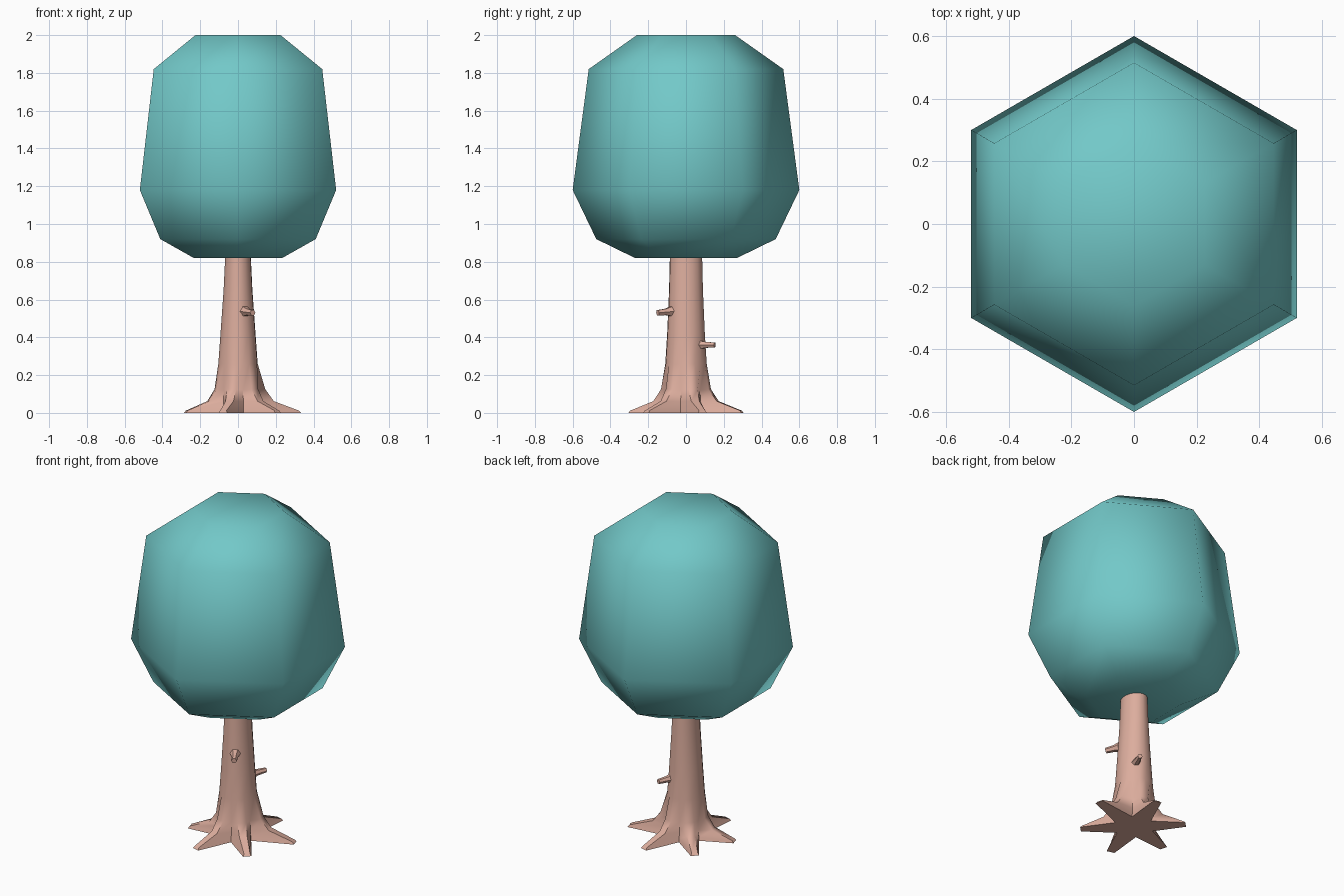
import bpy, bmesh
from math import sin, cos, radians
from mathutils import Vector

if "Cube" in bpy.data.objects:
    bpy.data.objects.remove(bpy.data.objects["Cube"])


def material(name, rgb):
    m = bpy.data.materials.new(name)
    m.diffuse_color = (*rgb, 1)
    m.use_nodes = True
    m.node_tree.nodes["Principled BSDF"].inputs["Base Color"].default_value = m.diffuse_color
    return m


leaf = material("leaf", (0.17, 0.58, 0.58))
bark = material("bark", (0.72, 0.42, 0.34))


def loft(name, rings, mat, angle):
    """Skin a list of equally long closed rings and cap both ends."""
    bm = bmesh.new()
    rows = [[bm.verts.new(p) for p in ring] for ring in rings]
    n = len(rows[0])
    for low, high in zip(rows, rows[1:]):
        for i in range(n):
            j = (i + 1) % n
            bm.faces.new((low[i], low[j], high[j], high[i]))
    bm.faces.new(rows[0][::-1])
    bm.faces.new(rows[-1])
    bmesh.ops.recalc_face_normals(bm, faces=bm.faces)
    mesh = bpy.data.meshes.new(name)
    bm.to_mesh(mesh)
    bm.free()
    ob = bpy.data.objects.new(name, mesh)
    bpy.context.collection.objects.link(ob)
    mesh.materials.append(mat)
    bpy.ops.object.select_all(action='DESELECT')
    ob.select_set(True)
    bpy.context.view_layer.objects.active = ob
    bpy.ops.object.shade_smooth_by_angle(angle=radians(angle))
    return ob


def polar(r, deg, z, sx=1.0):
    return Vector((r * cos(radians(deg)) * sx, r * sin(radians(deg)), z))


# Crown: six-sided rounded block, corners facing front and back
crown_profile = [(0.27, 0.82), (0.475, 0.92), (0.60, 1.18), (0.515, 1.82), (0.26, 2.0)]
loft("crown", [[polar(r, 30 + 60 * k, z) for k in range(6)] for r, z in crown_profile], leaf, 80)

# Trunk: six flared roots blending into a tapered stem
# each root sector has a left side, a right side and a valley
root_len = [0.34, 0.31, 0.29, 0.29, 0.31, 0.30]


def root_ring(reach, half_width, z, valley_r, valley_z):
    pts = []
    for k, length in enumerate(root_len):
        a = 15 + 60 * k
        side = polar(half_width, a + 90, 0)
        tip = polar(reach * length, a, z)
        pts += [tip - side, tip + side, polar(valley_r, a + 30, valley_z)]
    return pts


def stem_ring(r, z, sx):
    return [polar(r, 15 + 60 * k + d, z, sx) for k in range(6) for d in (-10, 10, 30)]


rings = [root_ring(1.0, 0.024, 0.0, 0.115, 0.0),
         root_ring(0.97, 0.017, 0.012, 0.112, 0.02),
         root_ring(0.56, 0.022, 0.062, 0.108, 0.06),
         root_ring(0.42, 0.025, 0.125, 0.106, 0.12)]
rings += [stem_ring(r, z, sx) for r, z, sx in
          [(0.11, 0.26, 0.95), (0.10, 0.42, 0.93), (0.09, 0.65, 0.85), (0.084, 0.90, 0.77)]]
loft("trunk", rings, bark, 60)


# Branch stubs: short tapered six-sided pegs
def stub(name, start, end, r0, r1):
    start, end = Vector(start), Vector(end)
    turn = (end - start).to_track_quat('Z', 'Y')
    loft(name, [[c + turn @ polar(r, 60 * k, 0) for k in range(6)]
                for c, r in ((start, r0), (start.lerp(end, 0.55), r1), (end, r1 * 0.8))], bark, 50)


stub("front_stub", (0.02, -0.05, 0.54), (0.078, -0.15, 0.53), 0.04, 0.02)
stub("back_stub", (0.04, 0.05, 0.36), (0.083, 0.152, 0.36), 0.03, 0.018)
